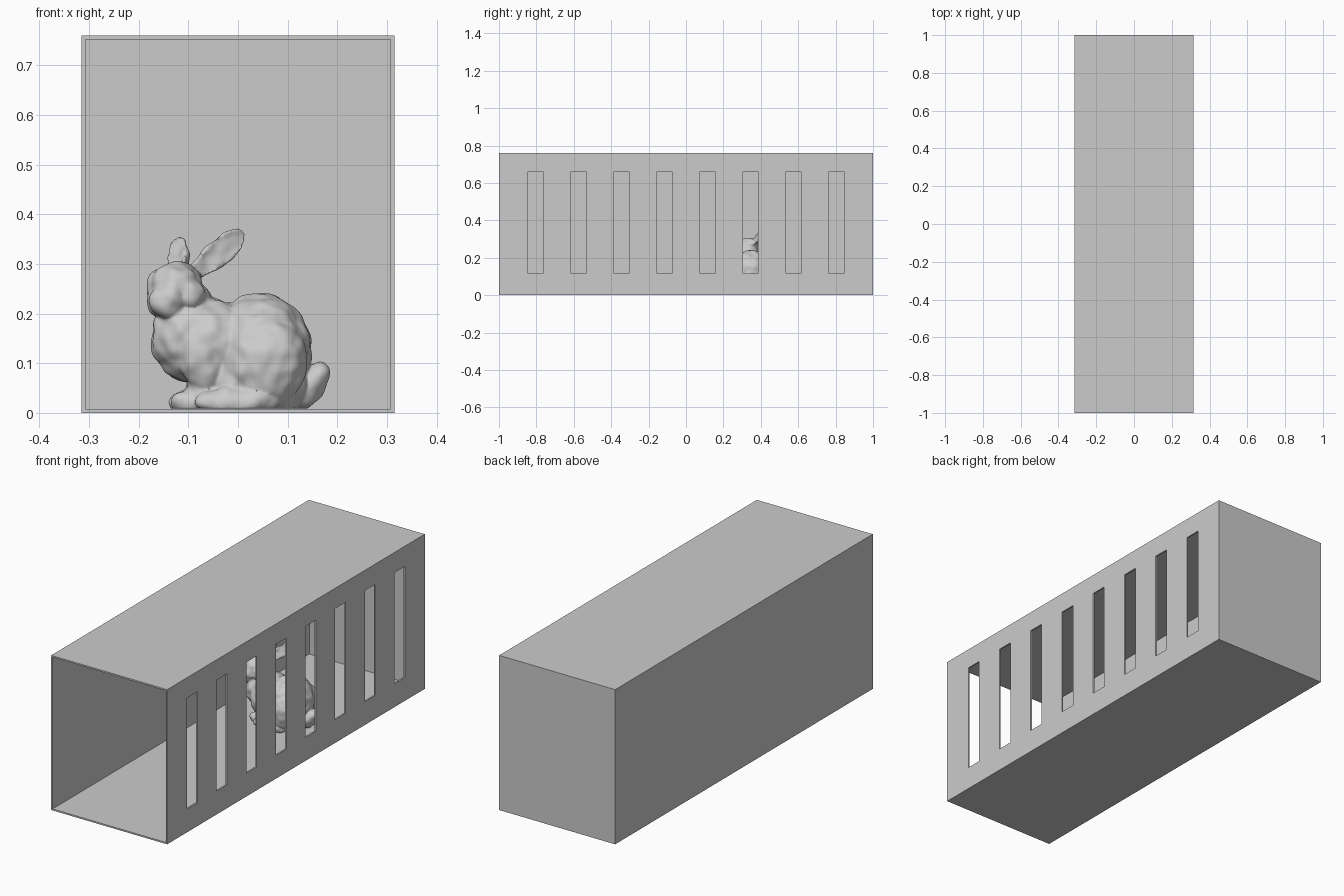
import bpy, bmesh
from mathutils import Vector, Matrix

if "Cube" in bpy.data.objects:
    bpy.data.objects.remove(bpy.data.objects["Cube"])

W, L, H, T = 0.315, 1.0, 0.76, 0.0075   # crate half width, half length, height, wall


def add_box(bm, lo, hi):
    lo, hi = Vector(lo), Vector(hi)
    m = Matrix.Translation((lo + hi) / 2) @ Matrix.Diagonal((*(hi - lo), 1))
    bmesh.ops.create_cube(bm, size=1, matrix=m)


def make_object(name, bm):
    mesh = bpy.data.meshes.new(name)
    bm.to_mesh(mesh)
    bm.free()
    ob = bpy.data.objects.new(name, mesh)
    bpy.context.collection.objects.link(ob)
    return ob


def bake(ob):
    # replace the mesh by its evaluated version
    dg = bpy.context.evaluated_depsgraph_get()
    dg.update()
    mesh = bpy.data.meshes.new_from_object(ob.evaluated_get(dg))
    ob.modifiers.clear()
    ob.data = mesh


# Crate: closed box, open at the front, with slots in the right wall
bm = bmesh.new()
add_box(bm, (-W, -L, 0), (W, L, H))
crate = make_object("crate", bm)

bm = bmesh.new()
add_box(bm, (-W + T, -L - 0.1, T), (W - T, L - T, H - T))
cavity = make_object("cavity_cutter", bm)

bm = bmesh.new()
for i in range(8):
    y = -0.805 + 0.23 * i
    add_box(bm, (W - 0.05, y - 0.04, 0.115), (W + 0.05, y + 0.04, 0.66))
slots = make_object("slot_cutter", bm)

for cutter in (cavity, slots):
    cutter.hide_render = True
    mod = crate.modifiers.new(cutter.name, 'BOOLEAN')
    mod.operation, mod.solver, mod.object = 'DIFFERENCE', 'EXACT', cutter
bake(crate)
for cutter in (cavity, slots):
    bpy.data.objects.remove(cutter)

# Rabbit: overlapping blobs fused into one smooth skin
bm = bmesh.new()


def blob(c, r, tilt=0.0, turn=0.0):
    m = (Matrix.Translation(c) @ Matrix.Rotation(turn, 4, 'Z')
         @ Matrix.Rotation(tilt, 4, 'Y') @ Matrix.Diagonal((*r, 1)))
    bmesh.ops.create_uvsphere(bm, u_segments=32, v_segments=20, radius=1, matrix=m)


def ear(base, tip, width, thick, hollow_to):
    # flattened ellipsoid, hollowed on one side, wider toward the tip
    base, tip = Vector(base), Vector(tip)
    axis = (tip - base).normalized()
    back = -Vector(hollow_to)
    back = (back - axis * back.dot(axis)).normalized()
    side = back.cross(axis)
    half = (tip - base).length / 2
    mid = (base + tip) / 2
    for v in bmesh.ops.create_uvsphere(bm, u_segments=32, v_segments=20, radius=1)['verts']:
        x, y, z = v.co
        if y < 0:
            y *= -0.25
        s = 0.85 + 0.3 * z
        v.co = mid + side * x * width * s + back * y * thick + axis * z * half


# body, rump and chest
blob((0.045, 0.345, 0.125), (0.103, 0.118, 0.114))
blob((0.03, 0.345, 0.06), (0.11, 0.115, 0.085))
blob((-0.06, 0.34, 0.145), (0.10, 0.095, 0.086))
blob((-0.105, 0.335, 0.15), (0.070, 0.082, 0.085))
blob((-0.10, 0.335, 0.21), (0.05, 0.055, 0.06))
# haunches, hind feet, shoulders, forelegs and front paws
for s in (-1, 1):
    blob((0.055, 0.345 + s * 0.075, 0.10), (0.082, 0.055, 0.09), 0.3)
    blob((0.0, 0.345 + s * 0.095, 0.022), (0.085, 0.036, 0.030))
    blob((-0.075, 0.34 + s * 0.06, 0.11), (0.045, 0.038, 0.075), -0.25)
    blob((-0.072, 0.34 + s * 0.052, 0.05), (0.03, 0.028, 0.06))
    blob((-0.095, 0.338 + s * 0.05, 0.022), (0.042, 0.027, 0.026))
# tail
blob((0.148, 0.355, 0.056), (0.027, 0.04, 0.053), 0.55)
# head, muzzle and cheeks
blob((-0.125, 0.325, 0.252), (0.052, 0.062, 0.050))
blob((-0.142, 0.290, 0.226), (0.036, 0.040, 0.036))
blob((-0.155, 0.305, 0.225), (0.030, 0.034, 0.030))
blob((-0.098, 0.300, 0.240), (0.030, 0.036, 0.034))
blob((-0.160, 0.340, 0.255), (0.024, 0.036, 0.034))
blob((-0.120, 0.345, 0.275), (0.045, 0.045, 0.026))
# ears, one swept back and one to the side
ear((-0.125, 0.345, 0.275), (-0.127, 0.480, 0.352), 0.026, 0.034, (-0.6, -0.3, 0.8))
ear((-0.105, 0.340, 0.265), (0.016, 0.425, 0.366), 0.030, 0.034, (0.4, -1, 0.1))

rabbit = make_object("rabbit", bm)
mod = rabbit.modifiers.new("fuse", 'REMESH')
mod.mode, mod.voxel_size = 'VOXEL', 0.004
mod = rabbit.modifiers.new("soften", 'SMOOTH')
mod.factor, mod.iterations = 0.5, 8
fur = bpy.data.textures.new("fur_lumps", 'CLOUDS')
fur.noise_scale = 0.03
fur.noise_depth = 0
mod = rabbit.modifiers.new("fur", 'DISPLACE')
mod.texture, mod.strength, mod.mid_level = fur, 0.009, 0.4
bake(rabbit)

# flatten the underside onto the crate floor
for v in rabbit.data.vertices:
    v.co.z = max(v.co.z, T + 0.001)
for p in rabbit.data.polygons:
    p.use_smooth = True
